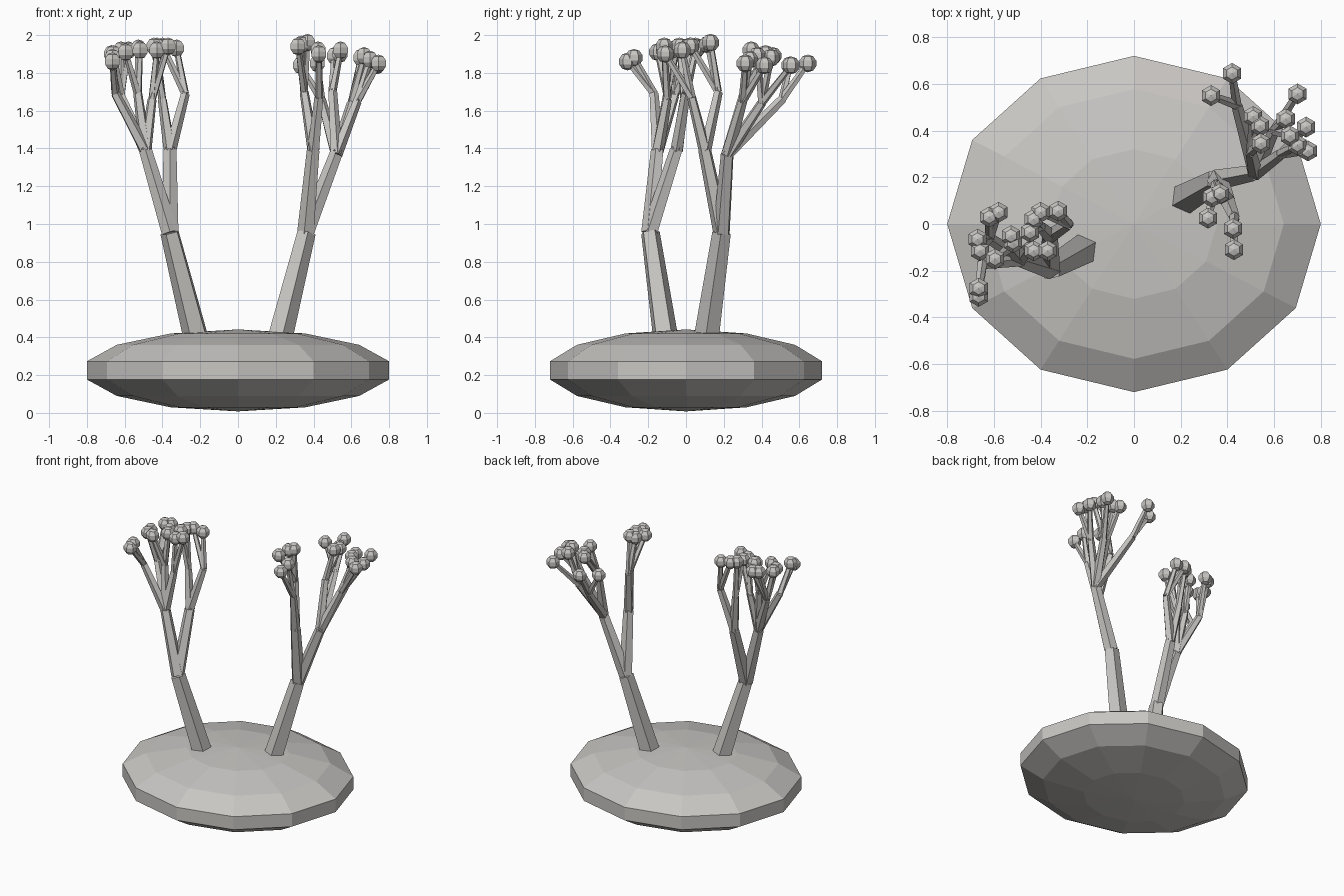
import bpy, math
from mathutils import Vector

grey = bpy.data.materials.new("warm grey")
grey.diffuse_color = (0.58, 0.565, 0.545, 1)


def finish(name):
    ob = bpy.context.object
    ob.name = name
    ob.data.materials.append(grey)
    return ob


# One tapered five-sided limb between two points
def limb(name, a, b, r1, r2):
    a, b = Vector(a), Vector(b)
    d = b - a
    bpy.ops.mesh.primitive_cone_add(vertices=5, radius1=r1, radius2=r2,
                                    depth=d.length, location=(a + b) / 2)
    ob = finish(name)
    ob.rotation_euler = d.to_track_quat('Z', 'Y').to_euler()


# Faceted bud at a twig tip
def bud(name, p):
    bpy.ops.mesh.primitive_uv_sphere_add(segments=6, ring_count=5, radius=0.047, location=p)
    finish(name).rotation_euler.z = math.radians(0 if abs(
        bpy.context.object.data.vertices[1].co.x) < 1e-4 else 30)


# Trunk, then boughs, branches and twigs ending in buds
def tree(side, root, fork, boughs):
    limb(side + "_trunk", root, fork, 0.07, 0.052)
    for elbow, branches in boughs:
        limb(side + "_bough", fork, elbow, 0.047, 0.036)
        for knee, tips in branches:
            limb(side + "_branch", elbow, knee, 0.034, 0.025)
            for tip in tips:
                limb(side + "_twig", knee, tip, 0.022, 0.016)
                bud(side + "_bud", tip)


# Flattened faceted base
bpy.ops.mesh.primitive_uv_sphere_add(segments=12, ring_count=7, radius=1, location=(0, 0, 0.225))
finish("base").scale = (0.8 / 0.975, 0.72 / 0.975, 0.217)

tree("right", (0.22, 0.11, 0.40), (0.36, 0.19, 0.955), [
    ((0.40, 0.10, 1.39), [
        ((0.35, 0.17, 1.70), [(0.317, 0.025, 1.94), (0.334, 0.115, 1.95), (0.368, 0.13, 1.96)]),
        ((0.43, 0.03, 1.67), [(0.424, -0.02, 1.92), (0.428, -0.11, 1.90)])]),
    ((0.52, 0.22, 1.37), [
        ((0.44, 0.51, 1.66), [(0.42, 0.645, 1.85), (0.33, 0.55, 1.84)]),
        ((0.50, 0.31, 1.70), [(0.51, 0.46, 1.89), (0.54, 0.42, 1.90), (0.543, 0.345, 1.92)]),
        ((0.60, 0.40, 1.64), [(0.70, 0.557, 1.84), (0.65, 0.45, 1.88), (0.668, 0.377, 1.89)]),
        ((0.63, 0.30, 1.65), [(0.737, 0.415, 1.84), (0.70, 0.338, 1.87), (0.745, 0.313, 1.85)])]),
])

tree("left", (-0.22, -0.11, 0.40), (-0.36, -0.19, 0.955), [
    ((-0.36, -0.05, 1.39), [
        ((-0.28, 0.0, 1.69), [(-0.325, 0.055, 1.93), (-0.40, 0.05, 1.94)]),
        ((-0.40, -0.01, 1.66), [(-0.43, 0.02, 1.94), (-0.445, -0.035, 1.94)])]),
    ((-0.49, -0.15, 1.39), [
        ((-0.65, -0.17, 1.69), [(-0.665, -0.275, 1.88), (-0.665, -0.31, 1.86)]),
        ((-0.62, -0.06, 1.68), [(-0.67, -0.065, 1.90), (-0.66, -0.115, 1.90),
                                (-0.62, 0.03, 1.92), (-0.58, 0.05, 1.92)]),
        ((-0.53, -0.10, 1.69), [(-0.595, -0.15, 1.91), (-0.527, -0.05, 1.93), (-0.518, -0.08, 1.92)]),
        ((-0.455, -0.10, 1.66), [(-0.43, -0.115, 1.92), (-0.37, -0.115, 1.94)])]),
])
